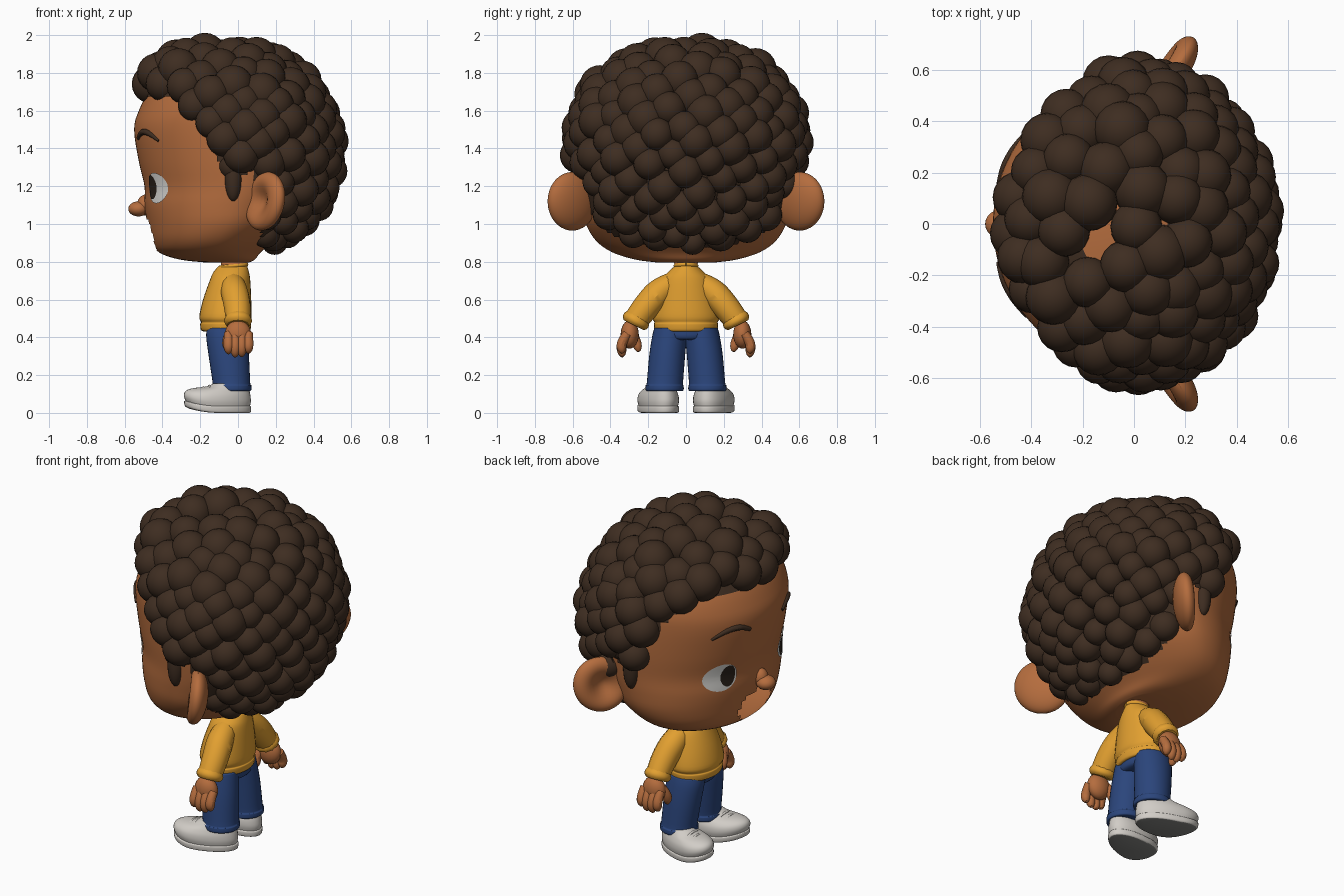
import bpy, bmesh, random
from math import sin, cos, pi, sqrt, exp
from mathutils import Vector, Matrix

random.seed(4)
if "Cube" in bpy.data.objects:
    bpy.data.objects.remove(bpy.data.objects["Cube"])


def material(name, r, g, b):
    m = bpy.data.materials.new(name)
    m.use_nodes = True
    m.diffuse_color = (r, g, b, 1)
    node = m.node_tree.nodes["Principled BSDF"]
    node.inputs["Base Color"].default_value = (r, g, b, 1)
    node.inputs["Roughness"].default_value = 0.8
    return m


SKIN = material("skin", .46, .152, .048)
HAIR = material("dark_brown_hair", .048, .026, .015)
WHITE = material("eye_white", .72, .71, .68)
PUPIL = material("pupil_dark", .024, .016, .011)
SHIRT = material("mustard_shirt", .76, .35, .03)
DENIM = material("blue_denim", .024, .06, .2)
SHOE = material("off_white_shoe", .64, .61, .57)
TREAD = material("grey_tread", .22, .22, .21)


def finish(name, bm, *mats):
    bmesh.ops.recalc_face_normals(bm, faces=bm.faces)
    for f in bm.faces:
        f.smooth = True
    me = bpy.data.meshes.new(name)
    bm.to_mesh(me)
    bm.free()
    ob = bpy.data.objects.new(name, me)
    bpy.context.collection.objects.link(ob)
    for m in mats:
        me.materials.append(m)
    return ob


def smooth_rows(rows, k=4):
    # Catmull-Rom through the profile rows
    out = []
    for i in range(len(rows) - 1):
        p = [Vector(rows[min(max(i + d, 0), len(rows) - 1)]) for d in (-1, 0, 1, 2)]
        for j in range(k):
            t = j / k
            out.append(p[1] + .5 * t * (p[2] - p[0] + t * (2 * p[0] - 5 * p[1] + 4 * p[2] - p[3]
                       + t * (3 * (p[1] - p[2]) + p[3] - p[0]))))
    return out + [Vector(rows[-1])]


def loft(rows, n=32, wide=.5):
    # rows: height, front x, back x, half width, centre y
    bm, rings = bmesh.new(), []
    for z, xf, xb, w, cy in rows:
        cx = xf + wide * (xb - xf)
        ring = []
        for i in range(n):
            c, s = cos(2 * pi * i / n), sin(2 * pi * i / n)
            ring.append(bm.verts.new((cx + c * (xb - cx if c > 0 else cx - xf), cy + w * s, z)))
        rings.append(ring)
    for a, b in zip(rings, rings[1:]):
        for i in range(n):
            j = (i + 1) % n
            bm.faces.new((a[i], a[j], b[j], b[i]))
    bm.faces.new(rings[0])
    bm.faces.new(rings[-1])
    bmesh.ops.recalc_face_normals(bm, faces=bm.faces)
    return bm


def ball(bm, centre, radii, u=20, v=12):
    return bmesh.ops.create_uvsphere(bm, u_segments=u, v_segments=v, radius=1,
        matrix=Matrix.Translation(centre) @ Matrix.Diagonal((*radii, 1)))["verts"]


def tube(name, points, radii, mat):
    cu = bpy.data.curves.new(name, "CURVE")
    cu.dimensions = "3D"
    cu.bevel_depth, cu.bevel_resolution, cu.use_fill_caps = 1, 4, True
    sp = cu.splines.new("NURBS")
    sp.points.add(len(points) - 1)
    for p, co, r in zip(sp.points, points, radii):
        p.co, p.radius = (*co, 1), r
    sp.use_endpoint_u, sp.order_u, sp.resolution_u = True, 3, 5
    cu.materials.append(mat)
    ob = bpy.data.objects.new(name, cu)
    bpy.context.collection.objects.link(ob)
    bpy.ops.object.select_all(action="DESELECT")
    ob.select_set(True)
    bpy.context.view_layer.objects.active = ob
    bpy.ops.object.convert(target="MESH")
    bpy.ops.object.shade_smooth_by_angle()


LINE = [(-.7, 1.72), (-.36, 1.7), (-.22, 1.58), (-.12, 1.42), (-.04, 1.28), (.08, 1.3), (.12, 1.12), (.14, .8), (.9, .8)]


def hairline(x):
    for (x0, z0), (x1, z1) in zip(LINE, LINE[1:]):
        if x <= x1:
            return z0 + (z1 - z0) * (x - x0) / (x1 - x0)


# Head, with a ragged open mouth
HEAD = smooth_rows([
    (.797, -.18, .06, .16, 0), (.812, -.31, .09, .27, 0), (.85, -.42, .12, .39, 0),
    (.91, -.46, .19, .475, 0), (1.0, -.48, .29, .53, 0), (1.1, -.495, .36, .55, 0),
    (1.2, -.495, .42, .56, 0), (1.33, -.525, .46, .57, 0), (1.5, -.55, .47, .57, 0),
    (1.6, -.525, .44, .56, 0), (1.7, -.47, .38, .51, 0), (1.8, -.38, .27, .40, 0),
    (1.87, -.22, .13, .22, 0)])
WIDE = .55


def carve(bm, unwanted):
    faces = [f for f in bm.faces if unwanted(f.calc_center_median())]
    bmesh.ops.delete(bm, geom=faces, context="FACES")


bm = loft(HEAD, 120, WIDE)
carve(bm, lambda c: c.x < -.3 and (c.y / .145) ** 2 + ((c.z - .945) / .095) ** 2 < 1)
finish("head", bm, SKIN)

# Scalp: a thin hair-coloured shell under the curls
shell = [r + Vector((0, -.008, .008, .008, 0)) for r in HEAD]
bm = loft(shell, 80, WIDE)
carve(bm, lambda c: c.z < max(hairline(c.x) - .02, .88))
finish("scalp", bm, HAIR)


def face_point(y, z, lift):
    for a, b in zip(HEAD, HEAD[1:]):
        if a[0] <= z <= b[0]:
            r = a.lerp(b, (z - a[0]) / (b[0] - a[0]))
            cx = r[1] + WIDE * (r[2] - r[1])
            return (cx - (cx - r[1]) * sqrt(max(0, 1 - (y / r[3]) ** 2)) - lift, y, z)


def face_disc(name, y, z, ry, rz, lift, mat, n=28, rings=5):
    bm = bmesh.new()
    last, mid = None, bm.verts.new(face_point(y, z, lift))
    for k in range(1, rings + 1):
        ring = [bm.verts.new(face_point(y + ry * k / rings * cos(2 * pi * i / n),
                z + rz * k / rings * sin(2 * pi * i / n), lift)) for i in range(n)]
        for i in range(n):
            j = (i + 1) % n
            bm.faces.new((last[i], last[j], ring[j], ring[i]) if last else (mid, ring[j], ring[i]))
        last = ring
    ob = finish(name, bm, mat)
    if ob.data.polygons[0].normal.x > 0:
        ob.data.flip_normals()


# Curly hair: overlapping balls over a skewed egg, tighter towards the nape
bm = bmesh.new()
COUNT = 225
for i in range(COUNT):
    h = 1 - 2 * (i + .5) / COUNT
    a = i * pi * (3 - sqrt(5))
    w = (1 - h * h) ** .41
    d = Vector((w * cos(a), w * sin(a), h))
    p = Vector((.02 + .47 * d.x, .57 * d.y, 1.42 + (.475 if h > 0 else .53) * h))
    p.x += max(0, p.z - 1.42) * (-.15 + .45 * max(-.5, min(0, d.x)))
    p += Vector([random.uniform(-.014, .014) for _ in range(3)])
    if p.z > hairline(p.x) + .02:
        r = .075 + .03 * (p.z - .9) + random.uniform(-.006, .01)
        ball(bm, p, (r, r, r))
finish("curly_hair", bm, HAIR)

# Nose and neck
bm = bmesh.new()
ball(bm, (-.527, 0, 1.08), (.054, .054, .04))
ball(bm, (-.49, 0, 1.1), (.045, .045, .055))
finish("nose", bm, SKIN)
finish("neck", loft([(.74, -.09, .04, .055, 0), (.81, -.09, .05, .065, 0)]), SKIN)

# Shirt body with a rolled hem and collar
finish("shirt_body", loft(smooth_rows([
    (.43, -.17, .05, .15, 0), (.437, -.195, .065, .165, 0), (.47, -.2, .07, .17, 0),
    (.48, -.195, .065, .168, 0), (.51, -.205, .072, .178, 0), (.6, -.185, .07, .16, 0),
    (.7, -.15, .065, .13, 0), (.745, -.13, .058, .095, 0), (.78, -.1, .048, .057, 0)])), SHIRT)
collar = [(-.026 + .07 * cos(pi * i / 8), .056 * sin(pi * i / 8), .778 + .008 * cos(pi * i / 8)) for i in range(17)]
tube("shirt_collar", collar, [.011] * 17, SHIRT)

# Trouser seat
finish("trouser_seat", loft(smooth_rows([
    (.385, -.13, .02, .09, 0), (.4, -.16, .05, .15, 0), (.47, -.17, .05, .16, 0)])), DENIM)

for s, side in ((-1, "left"), (1, "right")):
    # Eye and eyebrow
    face_disc(side + "_eye", s * .285, 1.19, .092, .081, .006, WHITE)
    face_disc(side + "_pupil", s * .25, 1.195, .042, .064, .010, PUPIL)
    brow = [face_point(s * y, z, 0) for y, z in ((.15, 1.455), (.20, 1.483), (.25, 1.49), (.31, 1.475), (.36, 1.44))]
    tube(side + "_eyebrow", brow, (.011, .016, .017, .014, .007), HAIR)

    # Ear: flattened ball with a dished front, leaning back
    out, thick = Vector((.6, .8 * s, 0)), Vector((-.8, .6 * s, 0))
    up = Vector((.12, 0, 1))
    bm = bmesh.new()
    for v in ball(bm, (0, 0, 0), (1, 1, 1), 40, 28):
        u, t, w = v.co.x, .07 * v.co.y, v.co.z
        if t > 0:
            t -= .08 * exp(-((u + .1) ** 2 + w * w) * 3.2)
        v.co = Vector((.14, s * .603, 1.12)) + out * .155 * u + thick * t + up * .155 * w
    finish(side + "_ear", bm, SKIN)

    # Sideburn
    bm = bmesh.new()
    ball(bm, (-.025, s * .55, 1.24), (.045, .045, .12))
    ball(bm, (-.03, s * .53, 1.31), (.075, .07, .075))
    ball(bm, (.05, s * .535, 1.34), (.07, .07, .07))
    finish(side + "_sideburn", bm, HAIR)

    # Sleeve and cuff
    tube(side + "_sleeve", [(-.03, s * .03, .705), (-.025, s * .12, .665), (0, s * .215, .56), (0, s * .262, .495)],
         (.05, .074, .073, .066), SHIRT)
    tube(side + "_sleeve_cuff", [(0, s * .25, .515), (0, s * .258, .5), (0, s * .272, .475), (0, s * .277, .465)],
         (.06, .074, .074, .058), SHIRT)

    # Hand: palm, four fingers and a thumb
    bm = bmesh.new()
    ball(bm, (0, s * .298, .415), (.07, .048, .075))
    finish(side + "_palm", bm, SKIN)
    for i in range(4):
        x, tip = -.05 + .035 * i, (.315, .298, .3, .318)[i]
        tube(f"{side}_finger_{i + 1}", [(x, s * .31, .42), (x, s * .345, .37), (x, s * .338, tip + .01), (x, s * .33, tip)],
             (.024, .027, .024, .008), SKIN)
    tube(side + "_thumb", [(-.04, s * .285, .43), (-.062, s * .265, .385), (-.055, s * .253, .34), (-.052, s * .25, .325)],
         (.024, .027, .023, .008), SKIN)

    # Trouser leg with turned hem
    finish(side + "_trouser_leg", loft(smooth_rows([
        (.115, -.125, .055, .085, s * .113), (.12, -.14, .07, .1, s * .113), (.148, -.14, .07, .1, s * .113),
        (.155, -.134, .065, .096, s * .112), (.3, -.155, .058, .095, s * .1), (.4, -.168, .05, .092, s * .088),
        (.45, -.165, .045, .085, s * .083)])), DENIM)

    # Shoe: sole with grey tread, upper and laces, splayed outward with a lifted toe
    shoe = {"sole": [(0, -.255, .06, .093, 0), (.006, -.28, .068, .104, 0), (.03, -.285, .07, .106, 0),
                     (.036, -.278, .065, .1, 0)],
            "upper": [(.03, -.275, .062, .098, 0), (.06, -.287, .068, .105, 0), (.09, -.275, .066, .102, 0),
                      (.115, -.235, .062, .09, 0), (.135, -.17, .06, .076, 0), (.155, -.13, .055, .064, 0)]}
    for part, rows in shoe.items():
        bm = loft(smooth_rows(rows), 36, .4)
        for f in bm.faces:
            f.material_index = int(part == "sole" and f.normal.z < -.9)
        for v in bm.verts:
            v.co.y += s * (.132 - .18 * (v.co.x + .05))
            v.co.z += .9 * max(0, -.1 - v.co.x) ** 2
        finish(f"{side}_shoe_{part}", bm, SHOE, TREAD)
    for i in range(3):
        x, z, y = -.15 - .03 * i, .148 - .008 * i, .15 + .006 * i
        tube(f"{side}_shoe_lace_{i + 1}", [(x, s * y - .05, z - .018), (x - .004, s * y, z + .006), (x, s * y + .05, z - .018)],
             (.007, .008, .007), SHOE)
